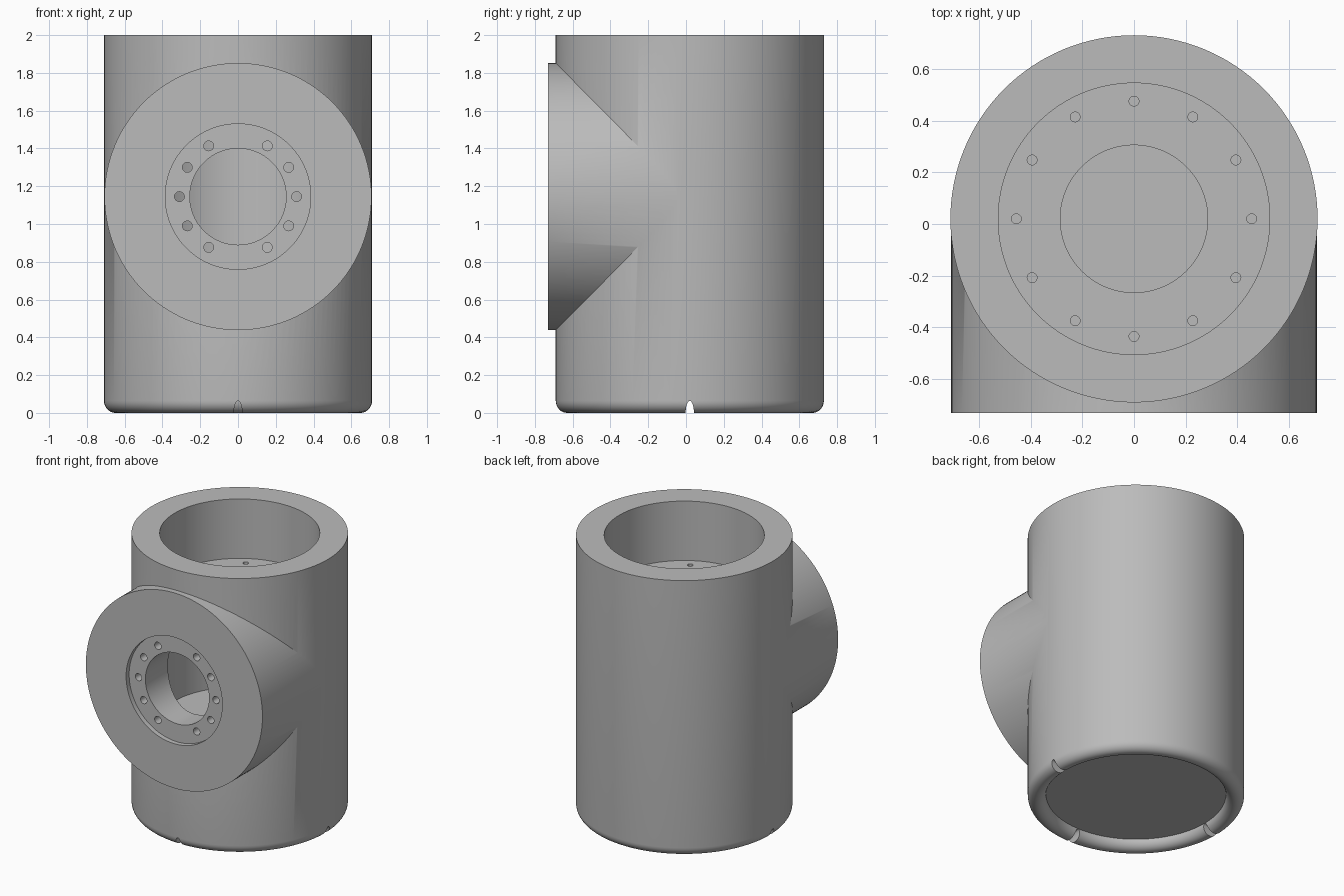
import bpy, bmesh, math
from mathutils import Matrix, Vector

cube = bpy.data.objects.get("Cube")
if cube:
    bpy.data.objects.remove(cube, do_unlink=True)

AXIS_Y = 0.02      # main axis offset
PORT_Z = 1.145     # side port height
SEG = 128

steel = bpy.data.materials.new("grey_steel")
steel.use_nodes = True
GREY = (0.5, 0.5, 0.5, 1)
steel.diffuse_color = GREY
steel.node_tree.nodes["Principled BSDF"].inputs["Base Color"].default_value = GREY


def finish(bm, name):
    bmesh.ops.recalc_face_normals(bm, faces=bm.faces[:])
    mesh = bpy.data.meshes.new(name)
    bm.to_mesh(mesh)
    bm.free()
    mesh.materials.append(steel)
    obj = bpy.data.objects.new(name, mesh)
    bpy.context.collection.objects.link(obj)
    return obj


def lathe(name, profile):
    """Spin an (r, z) profile that begins and ends on the axis."""
    bm = bmesh.new()
    rings = []
    for r, z in profile:
        if r == 0:
            rings.append([bm.verts.new((0, AXIS_Y, z))])
        else:
            rings.append([bm.verts.new((r * math.cos(a), AXIS_Y + r * math.sin(a), z))
                          for a in (math.tau * i / SEG for i in range(SEG))])
    for low, high in zip(rings, rings[1:]):
        if len(low) == 1 or len(high) == 1:
            bm.faces.new(high if len(low) == 1 else low)
            continue
        for i in range(SEG):
            j = (i + 1) % SEG
            bm.faces.new((low[i], low[j], high[j], high[i]))
    # flat caps use one face, so the axis points are spare
    bmesh.ops.delete(bm, geom=[v for v in bm.verts if not v.link_faces], context="VERTS")
    return finish(bm, name)


def rods(name, spans, radius, seg=SEG, squash=1.0):
    """Cylinders between pairs of points, optionally stretched in z."""
    bm = bmesh.new()
    for start, end in spans:
        a, b = Vector(start), Vector(end)
        d = b - a
        turn = d.to_track_quat("Z", "Y").to_matrix().to_4x4()
        place = Matrix.Translation((a + b) / 2) @ Matrix.Diagonal((1, 1, squash, 1)) @ turn
        bmesh.ops.create_cone(bm, cap_ends=True, segments=seg, radius1=radius,
                              radius2=radius, depth=d.length, matrix=place)
    return finish(bm, name)


def combine(target, tool, operation):
    mod = target.modifiers.new(tool.name, "BOOLEAN")
    mod.operation, mod.solver, mod.object = operation, "EXACT", tool
    bpy.context.view_layer.objects.active = target
    bpy.ops.object.modifier_apply(modifier=mod.name)
    bpy.data.objects.remove(tool, do_unlink=True)


def port_rod(name, radius, y0, y1):
    return rods(name, [((0, y0, PORT_Z), (0, y1, PORT_Z))], radius)


# Main barrel with a half-round foot rim around a recessed base
BEAD = 0.06
rim = [(0.65 - BEAD * math.cos(t), 0.065 * (1 - math.sin(t)))
       for t in (math.pi * i / 16 for i in range(17))]
body = lathe("valve_body", [(0, 0.065)] + rim + [(0.71, 2), (0, 2)])

# Side port boss
combine(body, port_rod("side_port", 0.707, -0.73, AXIS_Y), "UNION")

# Top bore, neck and inner chamber
combine(body, lathe("inner_space", [(0, 0.64), (0.525, 0.64), (0.525, 1.47), (0.285, 1.47),
                                    (0.285, 1.57), (0.525, 1.57), (0.525, 2.1), (0, 2.1)]),
        "DIFFERENCE")

# Port recess and port bore
combine(body, port_rod("port_recess", 0.385, -0.8, -0.695), "DIFFERENCE")
combine(body, port_rod("port_bore", 0.255, -0.78, -0.1), "DIFFERENCE")

# Bolt circles: twelve inside the bore, ten around the port
clock = [math.tau * i / 12 for i in range(12)]
top_spans = [((x, y, 1.4), (x, y, 1.65)) for x, y in
             ((0.455 * math.cos(a), AXIS_Y + 0.455 * math.sin(a)) for a in clock)]
combine(body, rods("top_bolt_holes", top_spans, 0.019, 24), "DIFFERENCE")
port_spans = [((x, -0.77, z), (x, -0.2, z)) for x, z in
              ((0.31 * math.cos(a), PORT_Z + 0.31 * math.sin(a))
               for i, a in enumerate(clock) if i % 6 != 3)]
combine(body, rods("port_bolt_holes", port_spans, 0.026, 24), "DIFFERENCE")

# Drain notches in the foot rim: front, left and right
notches = [((x * 0.5, AXIS_Y + y * 0.5, 0), (x * 0.8, AXIS_Y + y * 0.8, 0))
           for x, y in ((0, -1), (1, 0), (-1, 0))]
combine(body, rods("drain_notches", notches, 0.022, 24, squash=2.9), "DIFFERENCE")

# Smooth walls with crisp edges
bpy.ops.object.select_all(action="DESELECT")
body.select_set(True)
bpy.context.view_layer.objects.active = body
bpy.ops.object.shade_smooth_by_angle(angle=math.radians(30))
